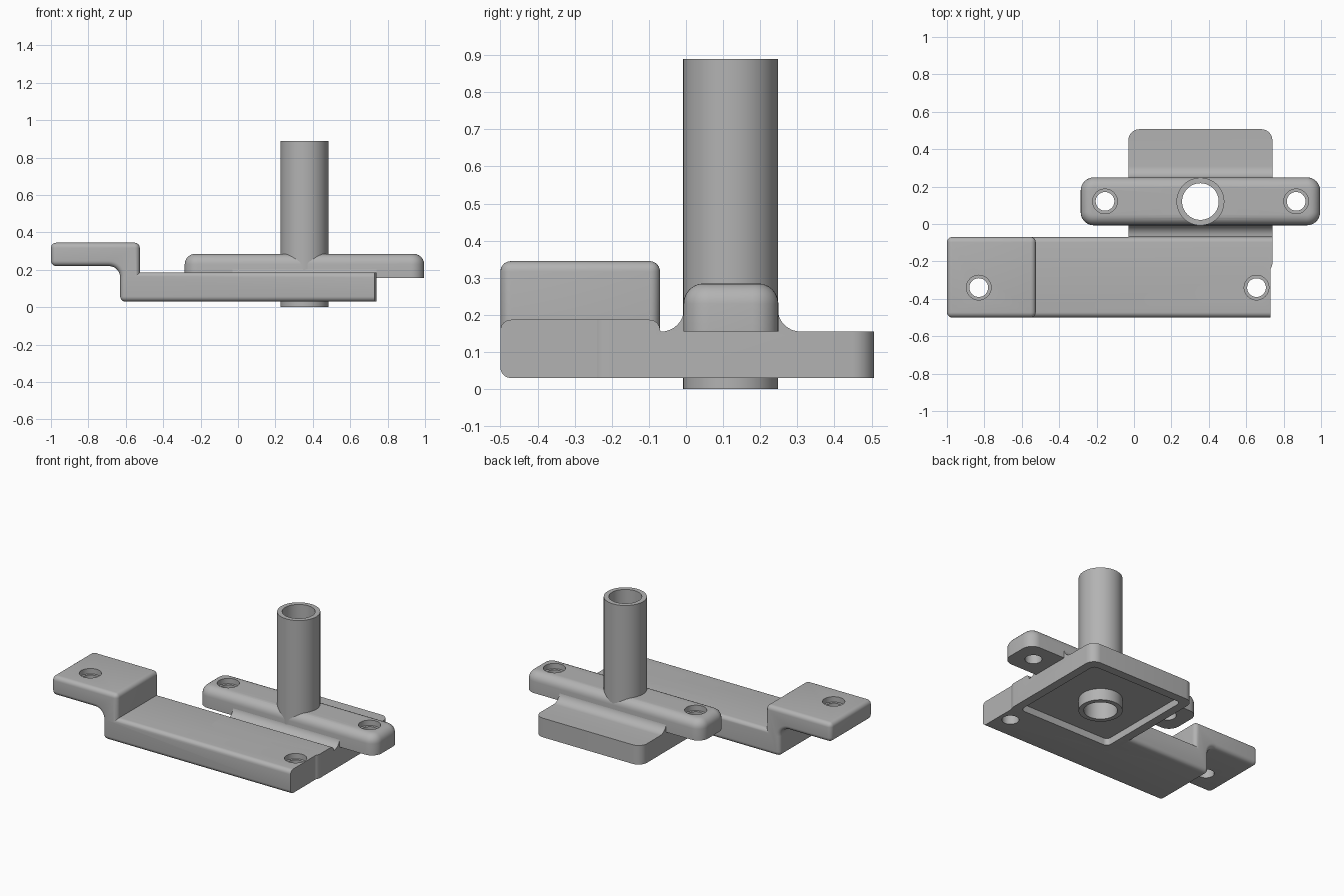
import bpy, bmesh, math
from mathutils import Vector

if "Cube" in bpy.data.objects:
    bpy.data.objects.remove(bpy.data.objects["Cube"])

grey = bpy.data.materials.new("plain_grey")
grey.use_nodes = True
grey.diffuse_color = (0.45, 0.45, 0.45, 1)
grey.node_tree.nodes["Principled BSDF"].inputs["Base Color"].default_value = (0.45, 0.45, 0.45, 1)

TUBE_X, TUBE_Y = 0.355, 0.12


def arc(cx, cy, r, start, end, steps=8):
    """Points along an arc, angles in degrees."""
    return [(cx + r * math.cos(math.radians(start + (end - start) * i / steps)),
             cy + r * math.sin(math.radians(start + (end - start) * i / steps)))
            for i in range(steps + 1)]


def rounded_rect(x0, x1, y0, y1, r):
    return (arc(x1 - r, y1 - r, r, 0, 90) + arc(x0 + r, y1 - r, r, 90, 180)
            + arc(x0 + r, y0 + r, r, 180, 270) + arc(x1 - r, y0 + r, r, 270, 360))


def prism(name, outline, axis, low, high, bevel=0, choose=None):
    """Extrude an outline along an axis and round the chosen edges."""
    place = {"x": lambda a, b, t: (t, a, b),
             "y": lambda a, b, t: (a, t, b),
             "z": lambda a, b, t: (a, b, t)}[axis]
    bm = bmesh.new()
    face = bm.faces.new([bm.verts.new(place(a, b, low)) for a, b in outline])
    grown = bmesh.ops.extrude_face_region(bm, geom=[face])["geom"]
    shift = Vector(place(0, 0, high - low))
    for v in grown:
        if isinstance(v, bmesh.types.BMVert):
            v.co += shift
    bmesh.ops.recalc_face_normals(bm, faces=bm.faces)
    if bevel:
        edges = [e for e in bm.edges if choose(e)]
        bmesh.ops.bevel(bm, geom=edges, offset=bevel, segments=6, profile=0.5,
                        affect="EDGES", clamp_overlap=False)
    mesh = bpy.data.meshes.new(name)
    bm.to_mesh(mesh)
    bm.free()
    mesh.materials.append(grey)
    obj = bpy.data.objects.new(name, mesh)
    bpy.context.collection.objects.link(obj)
    return obj


def cylinder(name, x, y, r, low, high):
    return prism(name, arc(x, y, r, 0, 360, 48)[:-1], "z", low, high)


def combine(obj, tools, operation="DIFFERENCE"):
    """Apply booleans, then discard the tools."""
    for tool in tools:
        mod = obj.modifiers.new("cut", "BOOLEAN")
        mod.operation, mod.solver, mod.object = operation, "EXACT", tool
    evaluated = obj.evaluated_get(bpy.context.evaluated_depsgraph_get())
    mesh = bpy.data.meshes.new_from_object(evaluated)
    obj.modifiers.clear()
    obj.data = mesh
    for tool in tools:
        bpy.data.objects.remove(tool)


def screw_hole(x, y, top):
    """Through hole with a shallow counterbore."""
    return [cylinder("hole_cutter", x, y, 0.05, -0.1, 1),
            cylinder("counterbore_cutter", x, y, 0.066, top - 0.035, 1)]


def recess():
    return prism("recess_cutter", rounded_rect(0.025, 0.685, -0.212, 0.452, 0.03),
                 "z", -0.1, 0.075)


def bore():
    return cylinder("bore_cutter", TUBE_X, TUBE_Y, 0.098, -0.1, 1)


# Stepped arm with rounded outer edges and a square end
def arm_edge(e):
    on_end = all(v.co.x > 0.72 for v in e.verts)
    return e.is_convex and e.calc_face_angle(0) > 1 and not on_end


arm_outline = [(0.73, 0.03), (0.73, 0.187), (-0.525, 0.187), (-0.525, 0.345),
               (-1, 0.345), (-1, 0.22)] + arc(-0.69, 0.16, 0.06, 90, 0) + [(-0.63, 0.03)]
arm = prism("stepped_arm", arm_outline, "y", -0.5, -0.07, 0.028, arm_edge)
combine(arm, screw_hole(-0.83, -0.34, 0.345) + screw_hole(0.655, -0.34, 0.187) + [recess()])

# Base plate: rounded square whose upper side sweeps up into the cross bar
sweep = ([(-0.4, 0.03), (-0.4, 0.187)] + arc(-0.098, 0.159, 0.028, 90, 0)
         + arc(-0.067, 0.217, 0.062, 270, 360) + arc(0.309, 0.217, 0.062, 180, 270)
         + [(0.7, 0.155), (0.7, 0.03)])
plate = prism("base_plate", rounded_rect(-0.03, 0.74, -0.267, 0.507, 0.06), "z", 0, 0.5)
combine(plate, [prism("sweep_tool", sweep, "x", -0.5, 1.2)], "INTERSECT")
combine(plate, [recess(), bore()])

# Cross bar with a rounded top
bar = prism("cross_bar", rounded_rect(-0.285, 0.995, -0.007, 0.249, 0.07), "z", 0.155, 0.285,
            0.055, lambda e: all(v.co.z > 0.28 for v in e.verts))
combine(bar, screw_hole(-0.155, 0.121, 0.285) + screw_hole(0.867, 0.121, 0.285) + [bore()])

# Upright tube through bar and plate
tube = cylinder("upright_tube", TUBE_X, TUBE_Y, 0.128, 0, 0.89)
combine(tube, [bore()])

# Smooth rounded surfaces, crisp edges
for obj in (arm, plate, bar, tube):
    bpy.ops.object.select_all(action="DESELECT")
    obj.select_set(True)
    bpy.context.view_layer.objects.active = obj
    bpy.ops.object.shade_smooth_by_angle(angle=math.radians(30))
